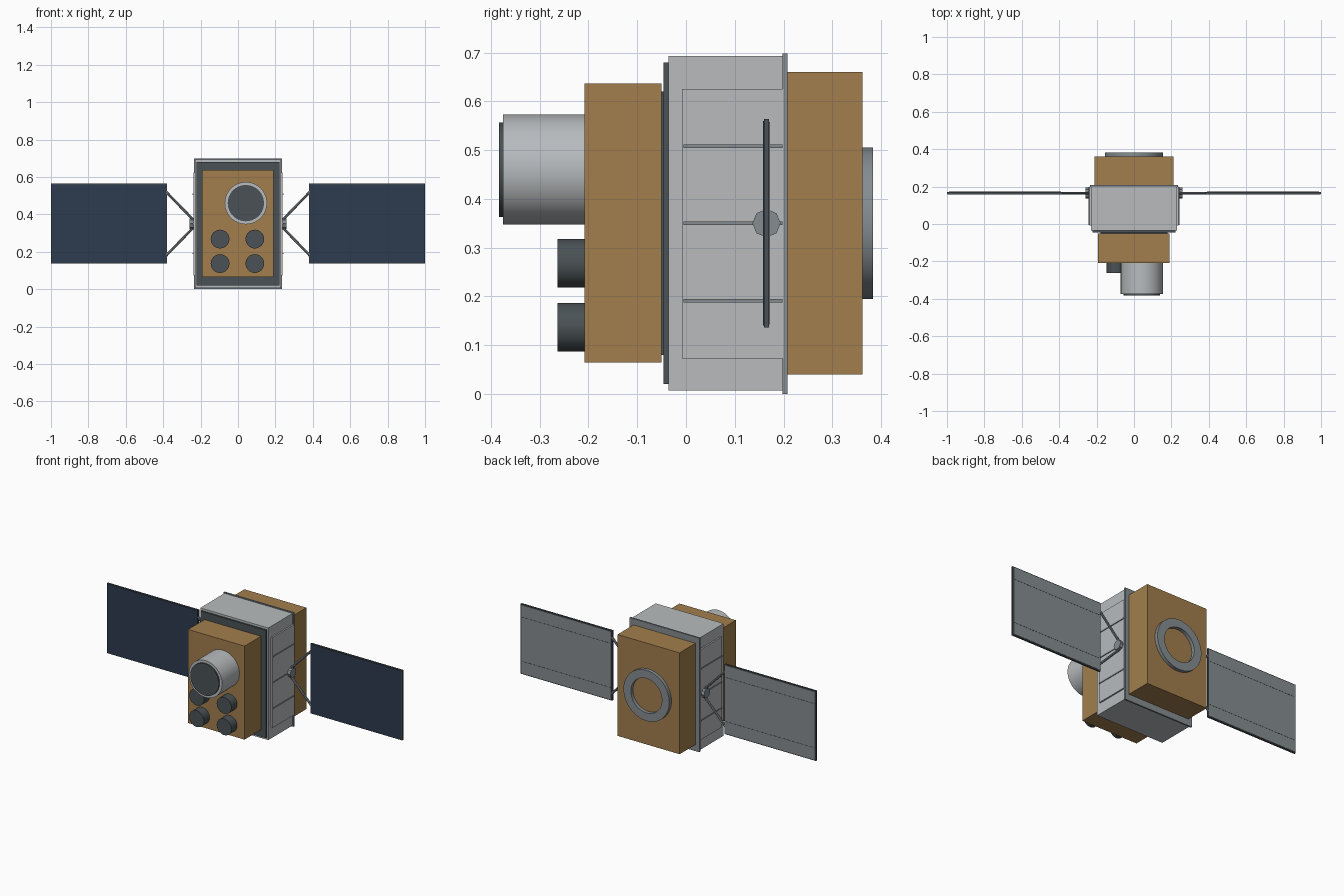
import bpy, bmesh, math
from mathutils import Vector

cube = bpy.data.objects.get("Cube")
if cube:
    bpy.data.objects.remove(cube, do_unlink=True)


def material(name, rgb):
    m = bpy.data.materials.new(name)
    m.use_nodes = True
    m.diffuse_color = (*rgb, 1)
    m.node_tree.nodes["Principled BSDF"].inputs["Base Color"].default_value = (*rgb, 1)
    return m


GOLD = material("gold_foil", (0.36, 0.21, 0.073))
LIGHT = material("light_grey", (0.48, 0.50, 0.515))
MID = material("mid_grey", (0.235, 0.265, 0.285))
DARK = material("dark_grey", (0.068, 0.083, 0.09))
NAVY = material("solar_navy", (0.026, 0.043, 0.078))


def finish(name, bm, mat, smooth=False):
    bmesh.ops.recalc_face_normals(bm, faces=bm.faces)
    mesh = bpy.data.meshes.new(name)
    bm.to_mesh(mesh)
    bm.free()
    mesh.materials.append(mat)
    ob = bpy.data.objects.new(name, mesh)
    bpy.context.collection.objects.link(ob)
    if smooth:
        bpy.ops.object.select_all(action='DESELECT')
        ob.select_set(True)
        bpy.context.view_layer.objects.active = ob
        bpy.ops.object.shade_smooth_by_angle(angle=math.radians(35))
    return ob


def box(name, x, y, z, mat):
    """Box from (low, high) ranges on each axis."""
    bm = bmesh.new()
    bmesh.ops.create_cube(bm, size=1)
    for v in bm.verts:
        v.co = [(a + b) / 2 + c * (b - a) for c, (a, b) in zip(v.co, (x, y, z))]
    return finish(name, bm, mat)


def rod(name, start, end, radius, mat, sides=48, smooth=True):
    """Cylinder running between two points."""
    a, b = Vector(start), Vector(end)
    bm = bmesh.new()
    bmesh.ops.create_cone(bm, cap_ends=True, segments=sides, radius1=radius,
                          radius2=radius, depth=(b - a).length)
    bm.transform((b - a).to_track_quat('Z', 'Y').to_matrix().to_4x4())
    bmesh.ops.translate(bm, verts=bm.verts, vec=(a + b) / 2)
    return finish(name, bm, mat, smooth)


def lathe(name, profile, centre, mat, sides=48):
    """Closed (radius, y) profile spun round the y axis."""
    bm = bmesh.new()
    loops = []
    for i in range(sides):
        t = 2 * math.pi * i / sides
        loops.append([bm.verts.new((centre[0] + r * math.cos(t), y,
                                    centre[1] + r * math.sin(t))) for r, y in profile])
    n = len(profile)
    for i in range(sides):
        p, q = loops[i], loops[(i + 1) % sides]
        for j in range(n):
            k = (j + 1) % n
            bm.faces.new((p[j], p[k], q[k], q[j]))
    return finish(name, bm, mat, True)


MID_Z = 0.35

# Stacked body boxes, front to back
box("front_foil_box", (-0.192, 0.19), (-0.208, -0.05), (0.065, 0.637), GOLD)
box("front_spacer", (-0.18, 0.18), (-0.052, -0.044), (0.08, 0.62), DARK)
box("front_dark_plate", (-0.222, 0.222), (-0.046, -0.036), (0.02, 0.68), DARK)
box("main_body", (-0.23, 0.23), (-0.036, 0.199), (0.007, 0.693), LIGHT)
box("rear_flange", (-0.236, 0.236), (0.198, 0.208), (0, 0.698), MID)
box("rear_foil_box", (-0.21, 0.21), (0.207, 0.362), (0.04, 0.66), GOLD)

# Docking ring on the back
lathe("rear_ring", [(0.105, 0.36), (0.155, 0.36), (0.155, 0.383), (0.105, 0.383)],
      (0, MID_Z), MID)

# Large telescope and its dark lens
rod("telescope_barrel", (0.042, -0.2, 0.46), (0.042, -0.375, 0.46), 0.113, LIGHT, 64)
rod("telescope_lens", (0.042, -0.37, 0.46), (0.042, -0.383, 0.46), 0.097, DARK, 64)

# Four small sensors
for row, z in (("lower", 0.137), ("upper", 0.268)):
    for side, x in (("right", -0.096), ("left", 0.09)):
        rod(f"{row}_{side}_sensor", (x, -0.2, z), (x, -0.263, z), 0.05, DARK, 32)

# Both sides: radiator, ribs, hinge, struts and solar wing
for side, s in (("left", 1), ("right", -1)):
    def span(a, b):
        return sorted((s * a, s * b))

    box(f"{side}_radiator", span(0.228, 0.239), (-0.008, 0.2), (0.073, 0.625), LIGHT)
    for i, z in enumerate((0.191, 0.35, 0.508)):
        box(f"{side}_radiator_rib_{i + 1}", span(0.238, 0.243), (-0.005, 0.198),
            (z - 0.0035, z + 0.0035), MID)

    rod(f"{side}_hinge", (s * 0.237, 0.165, MID_Z), (s * 0.258, 0.165, MID_Z),
        0.029, MID, 8, False)
    for end, d in (("upper", 1), ("lower", -1)):
        rod(f"{side}_{end}_strut", (s * 0.243, 0.165, MID_Z + d * 0.025),
            (s * 0.388, 0.165, MID_Z + d * 0.174), 0.007, MID, 8, False)

    box(f"{side}_wing_frame", span(0.38, 1.0), (0.160, 0.170), (0.136, 0.564), DARK)
    box(f"{side}_solar_cells", span(0.384, 0.996), (0.158, 0.161), (0.14, 0.56), NAVY)
    box(f"{side}_wing_back", span(0.386, 0.994), (0.169, 0.172), (0.142, 0.558), MID)
    for end, z in (("lower", 0.215), ("upper", 0.485)):
        box(f"{side}_{end}_wing_seam", span(0.39, 0.99), (0.171, 0.1727),
            (z - 0.0012, z + 0.0012), DARK)
